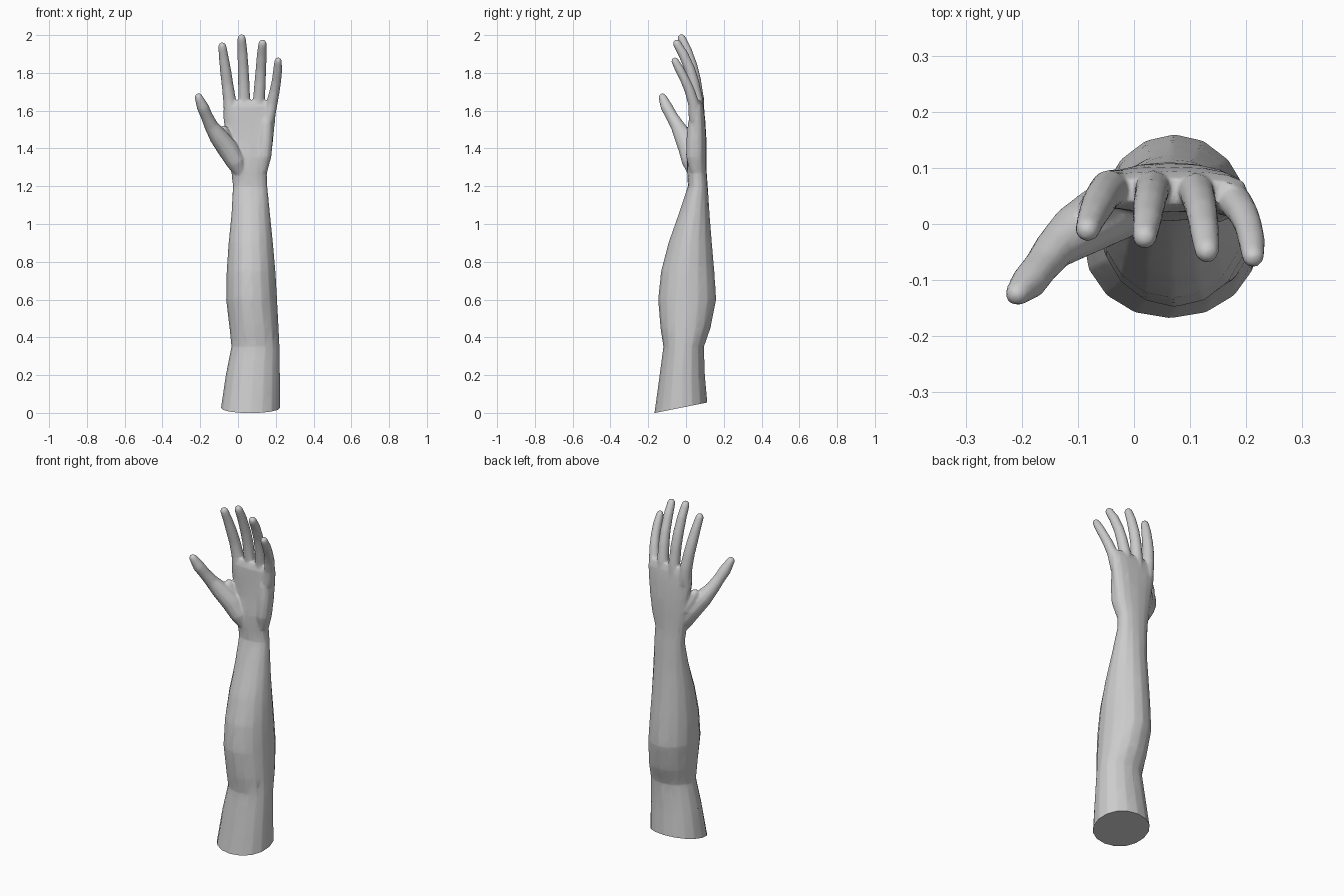
import bpy, bmesh, math
from mathutils import Vector

bm = bmesh.new()


def loft(rings):
    """Closed skin over a list of point rings."""
    vs = [[bm.verts.new(p) for p in ring] for ring in rings]
    n = len(vs[0])
    for a, b in zip(vs, vs[1:]):
        for i in range(n):
            j = (i + 1) % n
            bm.faces.new((a[i], a[j], b[j], b[i]))
    bm.faces.new(vs[0][::-1])
    bm.faces.new(vs[-1])


def section(z, x0, x1, y0, y1, power, n=16):
    """Horizontal rounded section that fits the given extents."""
    ring = []
    for i in range(n):
        a = 2 * math.pi * i / n
        c, s = math.cos(a), math.sin(a)
        ring.append(Vector(((x0 + x1) / 2 + (x1 - x0) / 2 * math.copysign(abs(c) ** power, c),
                            (y0 + y1) / 2 + (y1 - y0) / 2 * math.copysign(abs(s) ** power, s), z)))
    return ring


def digit(points, n=12):
    """Tapered round limb through (x, y, z, radius) points with a rounded tip."""
    pts = [Vector(p[:3]) for p in points]
    rad = [p[3] for p in points]
    end, r = pts[-1], rad[-1]
    d = (end - pts[-2]).normalized()
    for t in (40, 70):
        a = math.radians(t)
        pts.append(end + d * r * math.sin(a))
        rad.append(r * math.cos(a))
    rings = []
    for i, p in enumerate(pts):
        t = (pts[min(i + 1, len(pts) - 1)] - pts[max(i - 1, 0)]).normalized()
        u = Vector((0, 1, 0)).cross(t).normalized()
        v = t.cross(u)
        rings.append([p + rad[i] * (u * math.cos(2 * math.pi * k / n) + v * math.sin(2 * math.pi * k / n))
                      for k in range(n)])
    loft(rings)


# forearm, wrist and palm: z, x range, y range, roundness
loft([section(*s) for s in (
    (-0.08, -0.105, 0.223, -0.18, 0.125, 0.95),
    (0.03, -0.09, 0.223, -0.163, 0.115, 0.95),
    (0.20, -0.065, 0.222, -0.14, 0.10, 0.95),
    (0.35, -0.035, 0.22, -0.12, 0.095, 0.95),
    (0.45, -0.045, 0.215, -0.135, 0.13, 0.95),
    (0.60, -0.063, 0.207, -0.148, 0.16, 1),
    (0.75, -0.06, 0.198, -0.132, 0.15, 1),
    (0.90, -0.05, 0.185, -0.093, 0.137, 1),
    (1.05, -0.035, 0.17, -0.04, 0.125, 1),
    (1.20, -0.027, 0.155, 0.010, 0.115, 0.9),
    (1.27, -0.035, 0.153, 0.006, 0.11, 0.9),
    (1.35, -0.05, 0.175, 0.005, 0.11, 0.9),
    (1.45, -0.06, 0.187, 0.015, 0.108, 0.85),
    (1.55, -0.077, 0.197, 0.02, 0.102, 0.8),
    (1.62, -0.077, 0.203, 0.022, 0.094, 0.75),
    (1.655, -0.06, 0.185, 0.035, 0.082, 0.75))])

# fingers: index, middle, ring, little
digit([(-0.035, 0.062, 1.56, 0.036), (-0.045, 0.062, 1.66, 0.034), (-0.056, 0.050, 1.74, 0.031),
       (-0.064, 0.035, 1.80, 0.030), (-0.075, 0.012, 1.88, 0.026), (-0.083, -0.010, 1.94, 0.022)])
digit([(0.032, 0.065, 1.56, 0.035), (0.033, 0.063, 1.66, 0.032), (0.030, 0.050, 1.76, 0.030),
       (0.027, 0.034, 1.83, 0.029), (0.023, 0.005, 1.92, 0.026), (0.019, -0.023, 1.983, 0.022)])
digit([(0.108, 0.062, 1.56, 0.035), (0.111, 0.058, 1.66, 0.032), (0.117, 0.040, 1.75, 0.030),
       (0.121, 0.020, 1.82, 0.028), (0.126, -0.015, 1.90, 0.026), (0.130, -0.048, 1.955, 0.022)])
digit([(0.160, 0.048, 1.55, 0.033), (0.180, 0.040, 1.64, 0.030), (0.195, 0.018, 1.71, 0.027),
       (0.204, -0.004, 1.76, 0.025), (0.210, -0.032, 1.815, 0.024), (0.212, -0.058, 1.862, 0.020)])

# thumb with the ball of the palm
digit([(0.015, 0.045, 1.27, 0.035), (-0.012, 0.030, 1.33, 0.052), (-0.055, 0.015, 1.40, 0.056),
       (-0.105, -0.015, 1.465, 0.049), (-0.142, -0.045, 1.52, 0.037), (-0.165, -0.075, 1.57, 0.032),
       (-0.187, -0.103, 1.62, 0.032), (-0.208, -0.124, 1.67, 0.022)])
# web between thumb and index finger
digit([(-0.03, 0.055, 1.40, 0.035), (-0.062, 0.035, 1.46, 0.032), (-0.075, 0.025, 1.495, 0.026)])
# heel of the palm, little finger side
digit([(0.125, 0.050, 1.28, 0.030), (0.137, 0.040, 1.36, 0.040), (0.145, 0.042, 1.45, 0.040),
       (0.150, 0.045, 1.54, 0.034)])

bmesh.ops.recalc_face_normals(bm, faces=bm.faces)
mesh = bpy.data.meshes.new("arm_and_hand")
bm.to_mesh(mesh)
bm.free()
arm = bpy.data.objects.new("arm_and_hand", mesh)
bpy.context.collection.objects.link(arm)
bpy.context.view_layer.objects.active = arm
arm.select_set(True)

# blend all parts into one skin
fuse = arm.modifiers.new("fuse", 'REMESH')
fuse.mode = 'VOXEL'
fuse.voxel_size = 0.005
soften = arm.modifiers.new("soften", 'SMOOTH')
soften.factor = 0.5
soften.iterations = 6
reduce = arm.modifiers.new("reduce", 'DECIMATE')
reduce.ratio = 0.06
for name in ("fuse", "soften", "reduce"):
    bpy.ops.object.modifier_apply(modifier=name)

# slanted flat cut at the lower end
bm = bmesh.new()
bm.from_mesh(mesh)
cut = bmesh.ops.bisect_plane(bm, geom=bm.verts[:] + bm.edges[:] + bm.faces[:],
                             plane_co=(0, -0.163, 0), plane_no=(0, -0.2, 1), clear_inner=True)
rim = [e for e in cut["geom_cut"] if isinstance(e, bmesh.types.BMEdge)]
bmesh.ops.contextual_create(bm, geom=rim)
bmesh.ops.recalc_face_normals(bm, faces=bm.faces)
bm.to_mesh(mesh)
bm.free()

skin = bpy.data.materials.new("light_grey")
skin.diffuse_color = (0.6, 0.6, 0.6, 1)
mesh.materials.clear()
mesh.materials.append(skin)
bpy.ops.object.shade_smooth_by_angle(angle=math.radians(40))
